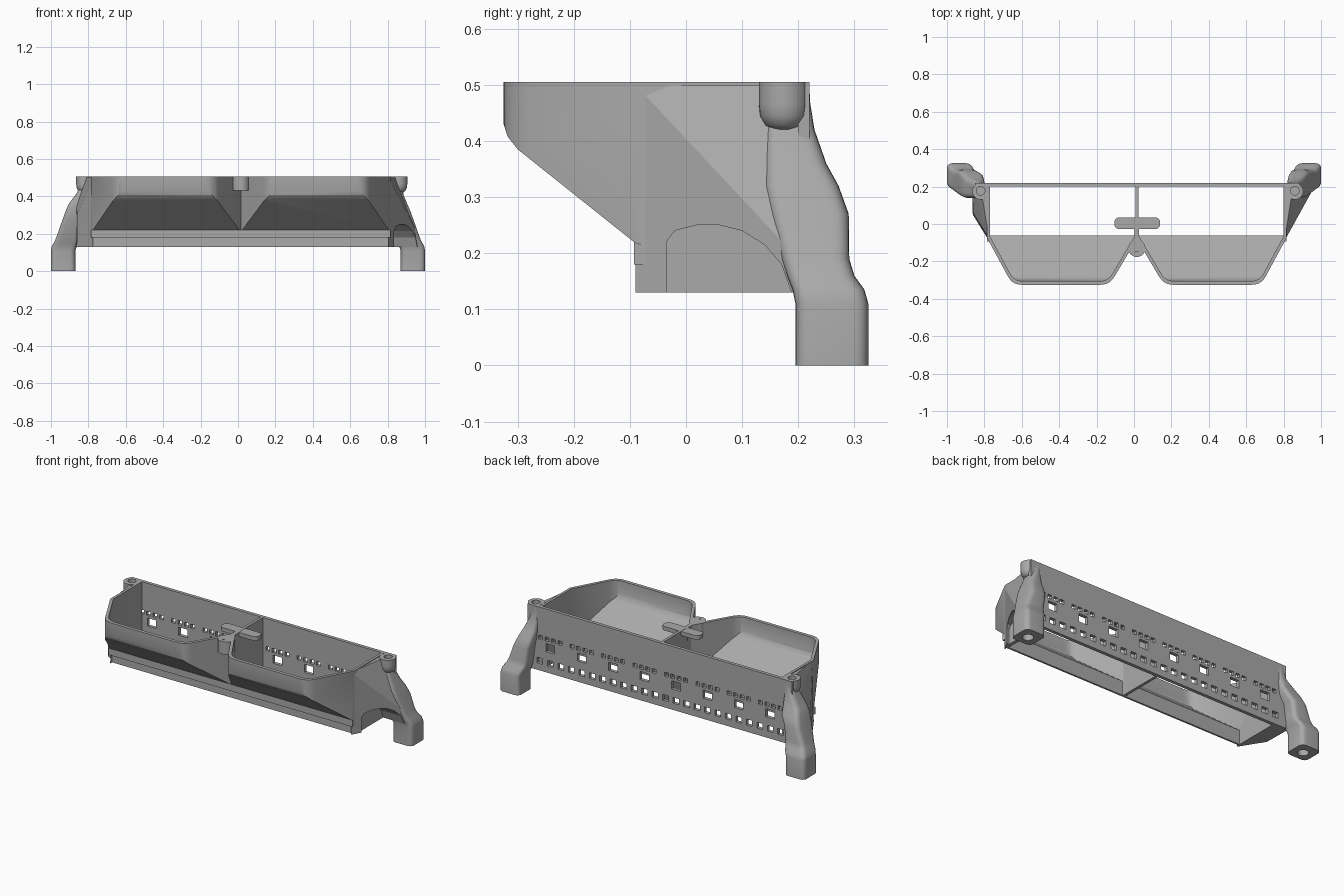
import bpy, bmesh, math
from mathutils import Vector

cube = bpy.data.objects.get("Cube")
if cube:
    bpy.data.objects.remove(cube, do_unlink=True)

grey = bpy.data.materials.new("plain grey")
grey.use_nodes = True
GREY = (0.4, 0.4, 0.4, 1)
grey.diffuse_color = GREY
grey.node_tree.nodes["Principled BSDF"].inputs["Base Color"].default_value = GREY

CX = 0.015      # middle of the bins
TOP = 0.505
BASE = 0.13


def finish(name, bm):
    bmesh.ops.recalc_face_normals(bm, faces=bm.faces)
    me = bpy.data.meshes.new(name)
    bm.to_mesh(me)
    bm.free()
    ob = bpy.data.objects.new(name, me)
    bpy.context.collection.objects.link(ob)
    me.materials.append(grey)
    return ob


def fillet(pts, r, n=5):
    """Round the corners of a closed 2D outline."""
    out = []
    pts = [Vector(p) for p in pts]
    for i, p in enumerate(pts):
        a, b = pts[i - 1] - p, pts[(i + 1) % len(pts)] - p
        s = p + a.normalized() * min(r, a.length * 0.45)
        e = p + b.normalized() * min(r, b.length * 0.45)
        for k in range(n + 1):
            t = k / n
            out.append(s * (1 - t) ** 2 + p * 2 * t * (1 - t) + e * t * t)
    return out


def loft(name, rings):
    """Skin closed rings of 3D points and cap both ends."""
    bm = bmesh.new()
    vs = [[bm.verts.new(p) for p in ring] for ring in rings]
    n = len(vs[0])
    for a, b in zip(vs, vs[1:]):
        for i in range(n):
            bm.faces.new((a[i], a[(i + 1) % n], b[(i + 1) % n], b[i]))
    bm.faces.new(vs[0])
    bm.faces.new(vs[-1])
    return finish(name, bm)


def prism(name, pts, z0, z1):
    return loft(name, [[(x, y, z) for x, y in pts] for z in (z0, z1)])


def side_prism(name, pts, x0, x1):
    return loft(name, [[(x, y, z) for y, z in pts] for x in (x0, x1)])


def hull(name, pts):
    bm = bmesh.new()
    for p in pts:
        bm.verts.new(p)
    bmesh.ops.convex_hull(bm, input=bm.verts)
    return finish(name, bm)


def disc(x, y, r, n=32):
    return [(x + r * math.cos(2 * math.pi * i / n), y + r * math.sin(2 * math.pi * i / n))
            for i in range(n)]


def boolean(ob, other, op, keep=False):
    mod = ob.modifiers.new("cut", "BOOLEAN")
    mod.operation, mod.solver, mod.object = op, "EXACT", other
    bpy.context.view_layer.update()
    dg = bpy.context.evaluated_depsgraph_get()
    me = bpy.data.meshes.new_from_object(ob.evaluated_get(dg))
    ob.modifiers.clear()
    ob.data = me
    if not keep:
        bpy.data.objects.remove(other, do_unlink=True)


def smooth(ob, deg=35):
    bpy.ops.object.select_all(action="DESELECT")
    ob.select_set(True)
    bpy.context.view_layer.objects.active = ob
    bpy.ops.object.shade_smooth_by_angle(angle=math.radians(deg))


# Bins: footprint prism trimmed by the side profile, then hollowed the same way
outer_plan = [(0, .2), (0, -.08), (.145, -.325), (.665, -.325), (.8, -.075), (.8, .2)]
inner_plan = [(.008, .23), (.008, -.058), (.154, -.305), (.655, -.305), (.785, -.066), (.785, .23)]
outer_side = [(-.33, .6), (-.325, .43), (-.318, .408), (-.3, .385), (-.093, .22), (-.093, .18),
              (-.073, .18), (-.073, .1), (.25, .1), (.25, .6)]
inner_side = [(-.32, .6), (-.305, .43), (-.297, .412), (-.285, .393), (-.062, .215),
              (-.062, .05), (.28, .05), (.28, .6)]


def plan(pts, s, r):
    ends, mid = [pts[0], pts[-1]], pts[2:4]
    rounded = fillet(pts, r)
    n = len(rounded) // len(pts)
    out = []
    for i, p in enumerate(pts):
        out += rounded[i * n:(i + 1) * n] if p in mid else [p]
    return [(CX + s * x, y) for x, y in out]


for s, side in ((1, "left"), (-1, "right")):
    shell = prism(side + "_bin", plan(outer_plan, s, .05), BASE, TOP)
    boolean(shell, side_prism("cut", outer_side, -1.2, 1.2), "INTERSECT")
    core = prism("core", plan(inner_plan, s, .045), 0.08, 0.57)
    boolean(core, side_prism("cut", inner_side, -1.2, 1.2), "INTERSECT")
    boolean(shell, core, "DIFFERENCE")
    smooth(shell, 30)

# Front rim bar closing the notch between the bins
side_prism("lower_rim", [(-.093, .22), (-.093, .18), (-.073, .18), (-.073, BASE),
                         (-.062, BASE), (-.062, .21)], -.785, .815)

# Perforated back plate
plate = prism("back_plate", [(-.85, .2), (.885, .2), (.885, .22), (-.85, .22)], BASE, TOP)
bm = bmesh.new()


def window(x, z, w, h):
    got = bmesh.ops.create_cube(bm, size=1)["verts"]
    bmesh.ops.scale(bm, vec=(w, .1, h), verts=got)
    bmesh.ops.translate(bm, vec=(x, .21, z), verts=got)


for i in range(8):
    gx = CX + (i - 3.5) * .206
    window(gx, .276, .058, .048)
    for k in range(4):
        window(gx + (k - 1.5) * .042, .327, .026, .024)
    for k in range(3):
        window(gx + (k - 1) * .0687, .187, .038, .034)
boolean(plate, finish("windows", bm), "DIFFERENCE")

# Legs: column sections as z, x0, x1, y0, y1
sections = [(0, .87, 1, .195, .325), (.11, .87, 1, .195, .325), (.135, .86, .995, .19, .318),
            (.16, .85, .98, .18, .3), (.19, .845, .968, .17, .291), (.27, .835, .94, .15, .29),
            (.32, .825, .922, .14, .272), (.36, .82, .905, .14, .25), (.42, .815, .88, .14, .229),
            (.47, .81, .865, .15, .221), (.5, .81, .86, .15, .22)]
for s, side, bx in ((1, "left", .86), (-1, "right", -.82)):
    rings = []
    for z, x0, x1, y0, y1 in sections:
        if s < 0 and z > .3:
            x0, x1 = x0 - .02, x1 - (.0 if z < .4 else .02)
        ring = fillet([(x0, y0), (x1, y0), (x1, y1), (x0, y1)], .03)
        rings.append([(s * x, y, z) for x, y in ring])
    leg = loft(side + "_leg", rings)
    boolean(leg, prism("hole", disc(s * .935, .255, .03), -.1, .1), "DIFFERENCE")
    # Screw boss on the top corner
    boss = loft(side + "_boss", [[(x, y, z) for x, y in disc(bx, .175, r)] for z, r in
                                 ((.42, .02), (.428, .034), (.445, .043), (.465, .045), (TOP, .045))])
    for ob in (leg, boss):
        boolean(ob, prism("hole", disc(bx, .178, .023), .44, .6), "DIFFERENCE")
        smooth(ob)

# Flared gusset with an arched recess on the left, slimmer one on the right
gusset = hull("left_gusset", [(.805, -.09, BASE), (.805, .2, BASE), (.805, -.09, .5), (.805, .2, .5),
                              (.825, -.05, BASE), (.85, .2, .5), (.965, .2, .19), (.965, .2, BASE)])
arch = [(-.035, .05), (-.035, .22), (-.02, .24), (.02, .25), (.06, .25), (.1, .24),
        (.14, .215), (.17, .18), (.188, .13), (.188, .05)]
boolean(gusset, side_prism("arch", arch, .82, 1.1), "DIFFERENCE")
boolean(gusset, prism("hole", disc(.86, .178, .023), .44, .6), "DIFFERENCE")
slim = hull("right_gusset", [(-.775, -.09, BASE), (-.775, .2, BASE), (-.775, -.08, .5), (-.775, .2, .5),
                             (-.862, .05, BASE), (-.865, .2, BASE), (-.865, .2, .37),
                             (-.86, .06, .3), (-.82, .2, .5)])
boolean(slim, prism("hole", disc(-.82, .178, .023), .44, .6), "DIFFERENCE")

# Centre screw tab in the notch, with a web back to the divider
tab = prism("centre_tab", disc(CX, -.13, .046), .43, TOP)
boolean(tab, prism("hole", disc(CX, -.13, .023), .3, .6), "DIFFERENCE")
smooth(tab)
prism("tab_web", [(CX - .05, -.15), (CX - .012, -.075), (CX - .012, -.02), (CX + .012, -.02),
                  (CX + .012, -.075), (CX + .05, -.15), (CX + .03, -.1), (CX - .03, -.1)], .43, TOP)

# Cross bar on top of the divider
bar = prism("cross_bar", fillet([(-.105, -.027), (.14, -.027), (.14, .035), (-.105, .035)], .03),
            .48, TOP - .001)
smooth(bar)
